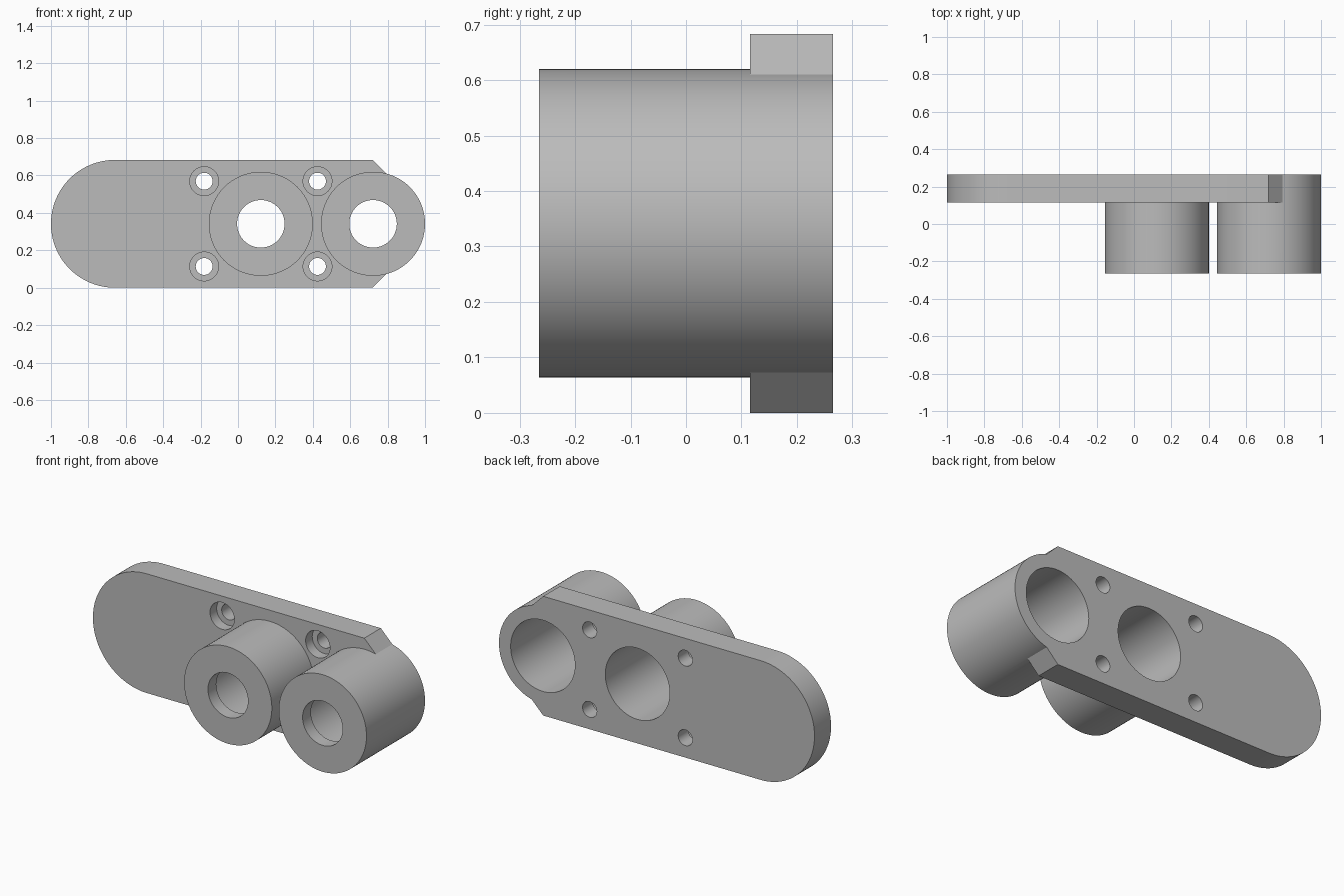
import bpy, bmesh, math

if "Cube" in bpy.data.objects:
    bpy.data.objects.remove(bpy.data.objects["Cube"])

FRONT, FACE, BACK = -0.265, 0.115, 0.265   # boss fronts, plate front, plate back
MID, TOP = 0.3415, 0.683
BOSS_X = (0.122, 0.722)

grey = bpy.data.materials.new("light_grey")
grey.use_nodes = True
colour = (0.5, 0.5, 0.5, 1)
grey.diffuse_color = colour
grey.node_tree.nodes["Principled BSDF"].inputs["Base Color"].default_value = colour


def prism(name, outline, y0, y1):
    """Extrude an (x, z) outline from y0 to y1."""
    bm = bmesh.new()
    face = bm.faces.new([bm.verts.new((x, y0, z)) for x, z in outline])
    moved = bmesh.ops.extrude_face_region(bm, geom=[face])["geom"]
    bmesh.ops.translate(bm, vec=(0, y1 - y0, 0),
                        verts=[v for v in moved if isinstance(v, bmesh.types.BMVert)])
    bmesh.ops.recalc_face_normals(bm, faces=bm.faces)
    mesh = bpy.data.meshes.new(name)
    bm.to_mesh(mesh)
    bm.free()
    mesh.materials.append(grey)
    obj = bpy.data.objects.new(name, mesh)
    bpy.context.collection.objects.link(obj)
    return obj


def arc(x, z, r, start=0, sweep=360, n=96):
    count = n if sweep == 360 else n + 1
    angles = [math.radians(start + sweep * i / n) for i in range(count)]
    return [(x + r * math.cos(a), z + r * math.sin(a)) for a in angles]


def combine(body, tool, operation):
    """Apply a boolean and discard its tool."""
    mod = body.modifiers.new("boolean", "BOOLEAN")
    mod.operation, mod.solver, mod.object = operation, "EXACT", tool
    bpy.context.view_layer.objects.active = body
    bpy.ops.object.modifier_apply(modifier=mod.name)
    bpy.data.objects.remove(tool)


def drill(body, x, z, r, y0, y1):
    combine(body, prism("drill", arc(x, z, r), y0, y1), "DIFFERENCE")


# Plate with a round end and two chamfered corners
outline = arc(-1 + MID, MID, MID, 90, 180, 64)
outline += [(0.72, 0), (0.82, 0.1), (0.82, TOP - 0.1), (0.72, TOP)]
bracket = prism("bracket_plate", outline, FACE, BACK)

# Two tubular bosses, each with a wide bore behind a narrow front lip
for x in BOSS_X:
    combine(bracket, prism("boss", arc(x, MID, 0.278), FRONT, BACK), "UNION")
for x in BOSS_X:
    drill(bracket, x, MID, 0.204, FRONT + 0.075, BACK + 0.1)
    drill(bracket, x, MID, 0.127, FRONT - 0.1, FRONT + 0.1)

# Four counterbored screw holes around the first boss
for sx in (-1, 1):
    for sz in (-1, 1):
        x, z = BOSS_X[0] + sx * 0.303, MID + sz * 0.228
        drill(bracket, x, z, 0.045, FACE - 0.1, BACK + 0.1)
        drill(bracket, x, z, 0.077, FACE - 0.1, FACE + 0.06)

# Smooth round walls, keep edges sharp
bpy.ops.object.select_all(action="DESELECT")
bracket.select_set(True)
bpy.context.view_layer.objects.active = bracket
bpy.ops.object.shade_smooth_by_angle(angle=math.radians(30))
